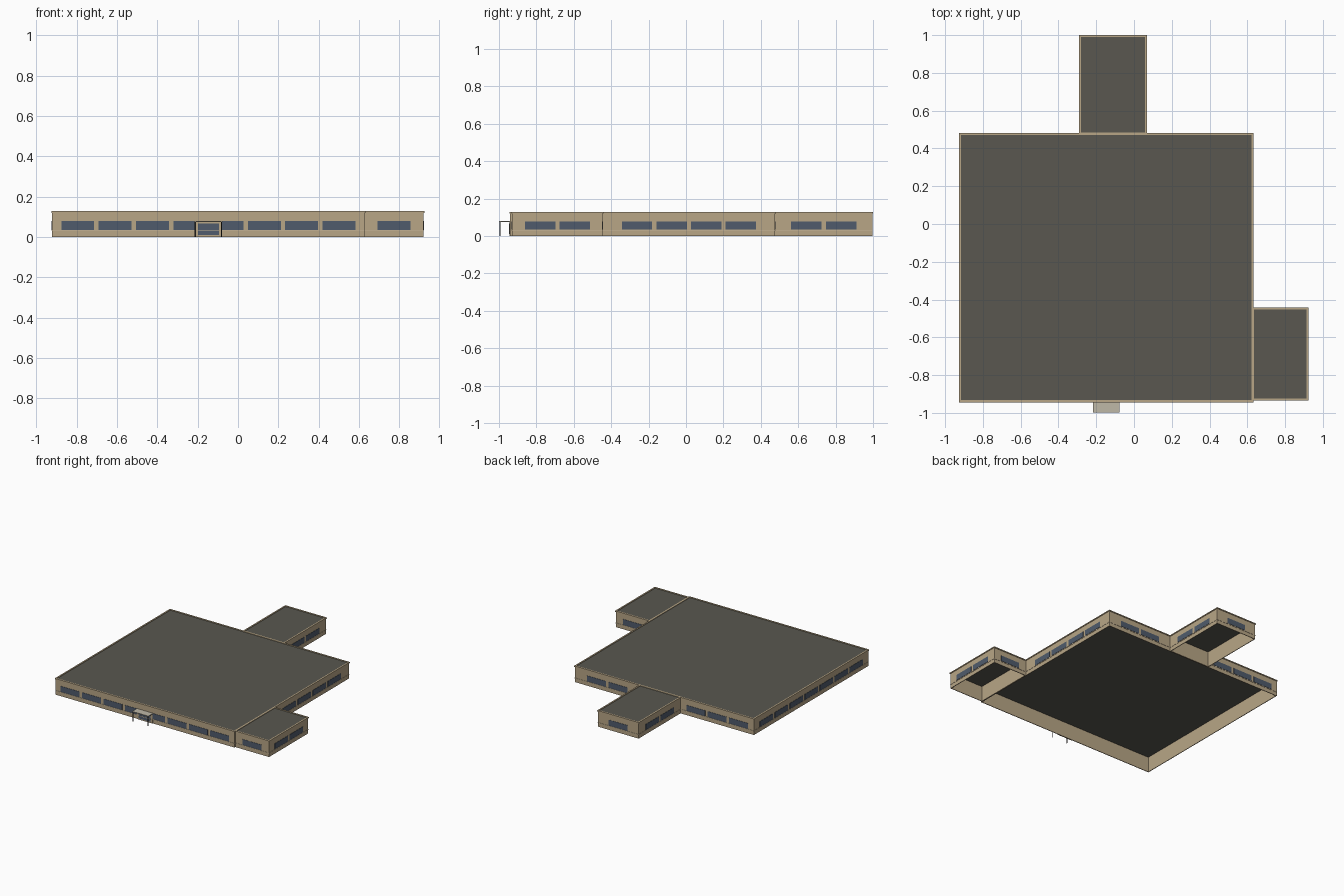
import bpy
import bmesh
import math

if "Cube" in bpy.data.objects:
    bpy.data.objects.remove(bpy.data.objects["Cube"])


def material(name, r, g, b):
    m = bpy.data.materials.new(name)
    m.use_nodes = True
    m.diffuse_color = (r, g, b, 1)
    m.node_tree.nodes["Principled BSDF"].inputs["Base Color"].default_value = (r, g, b, 1)
    return m


TAN = material("tan wall", 0.48, 0.38, 0.24)
SILL = material("pale sill", 0.60, 0.49, 0.33)
ROOF = material("dark roof", 0.10, 0.097, 0.08)
GLASS = material("blue grey glass", 0.08, 0.105, 0.15)
CANOPY = material("pale canopy", 0.52, 0.48, 0.39)
POST = material("dark metal", 0.03, 0.028, 0.025)


def boxes(name, mat, items):
    """One object from boxes given as two opposite corners."""
    bm = bmesh.new()
    for a, b in items:
        verts = bmesh.ops.create_cube(bm, size=1)["verts"]
        for v in verts:
            for i in range(3):
                v.co[i] = (a[i] + b[i]) / 2 + v.co[i] * abs(b[i] - a[i])
    mesh = bpy.data.meshes.new(name)
    bm.to_mesh(mesh)
    bm.free()
    mesh.materials.append(mat)
    obj = bpy.data.objects.new(name, mesh)
    bpy.context.collection.objects.link(obj)
    return obj


def ring(x0, x1, y0, y1, z0, z1, t):
    """Four wall boxes of thickness t around a rectangle."""
    return [((x0, y0, z0), (x1, y0 + t, z1)), ((x0, y1 - t, z0), (x1, y1, z1)),
            ((x0, y0 + t, z0), (x0 + t, y1 - t, z1)),
            ((x1 - t, y0 + t, z0), (x1, y1 - t, z1))]


# Blocks: open-bottomed walls, overhanging coping and sunken flat roof
TOP, LIP = 0.128, 0.004
blocks = {"main_hall": (-0.922, 0.628, -0.94, 0.477),
          "side_wing": (0.628, 0.92, -0.93, -0.446),
          "back_wing": (-0.287, 0.065, 0.477, 0.996)}
for name, (x0, x1, y0, y1) in blocks.items():
    boxes(name + "_walls", TAN, ring(x0, x1, y0, y1, 0, TOP - 0.008, 0.005))
    boxes(name + "_coping", TAN,
          ring(x0 - LIP, x1 + LIP, y0 - LIP, y1 + LIP, TOP - 0.008, TOP, 0.011))
    boxes(name + "_roof", ROOF,
          [((x0 + 0.004, y0 + 0.004, TOP - 0.009), (x1 - 0.004, y1 - 0.004, TOP - 0.004))])

# Facades: evenly spaced windows and a sill band along the outer outline
mx0, mx1, my0, my1 = blocks["main_hall"]
_, sx1, sy0, sy1 = blocks["side_wing"]
bx0, bx1, _, by1 = blocks["back_wing"]
outline = [(mx0, my0), (mx1, my0), (mx1, sy0), (sx1, sy0), (sx1, sy1), (mx1, sy1),
           (mx1, my1), (bx1, my1), (bx1, by1), (bx0, by1), (bx0, my1), (mx0, my1)]
PITCH, WIDTH = 0.185, 0.163
windows, sills = [], []
for (ax, ay), (bx, by) in zip(outline, outline[1:] + outline[:1]):
    length = math.hypot(bx - ax, by - ay)
    dx, dy = (bx - ax) / length, (by - ay) / length

    def plate(start, end, z0, z1, depth):
        return ((ax + dx * start - dy * 0.001, ay + dy * start + dx * 0.001, z0),
                (ax + dx * end + dy * depth, ay + dy * end - dx * depth, z1))

    sills.append(plate(0, length, 0.029, 0.033, 0.002))
    count = max(0, int((length - 0.06) / PITCH))
    first = (length - (count - 1) * PITCH - WIDTH) / 2
    for i in range(count):
        s = first + i * PITCH
        windows.append(plate(s, s + WIDTH, 0.035, 0.079, 0.002))
boxes("windows", GLASS, windows)
boxes("sill_band", SILL, sills)

# Entrance with glazed door, canopy and posts
cx = -0.147
boxes("door_surround", TAN, [((cx - 0.068, my0 - 0.004, 0), (cx + 0.068, my0, 0.075))])
boxes("door_glass", GLASS,
      [((cx - 0.052, my0 - 0.006, 0.01), (cx + 0.052, my0, 0.029)),
       ((cx - 0.052, my0 - 0.006, 0.033), (cx + 0.052, my0, 0.068))])
boxes("door_rail", SILL, [((cx - 0.054, my0 - 0.007, 0.029), (cx + 0.054, my0, 0.033))])
boxes("canopy", CANOPY, [((cx - 0.07, -0.999, 0.075), (cx + 0.07, my0, 0.08))])
boxes("canopy_posts", POST,
      [((cx + s * 0.065 - 0.0025, -0.997, 0), (cx + s * 0.065 + 0.0025, -0.992, 0.075))
       for s in (-1, 1)])
